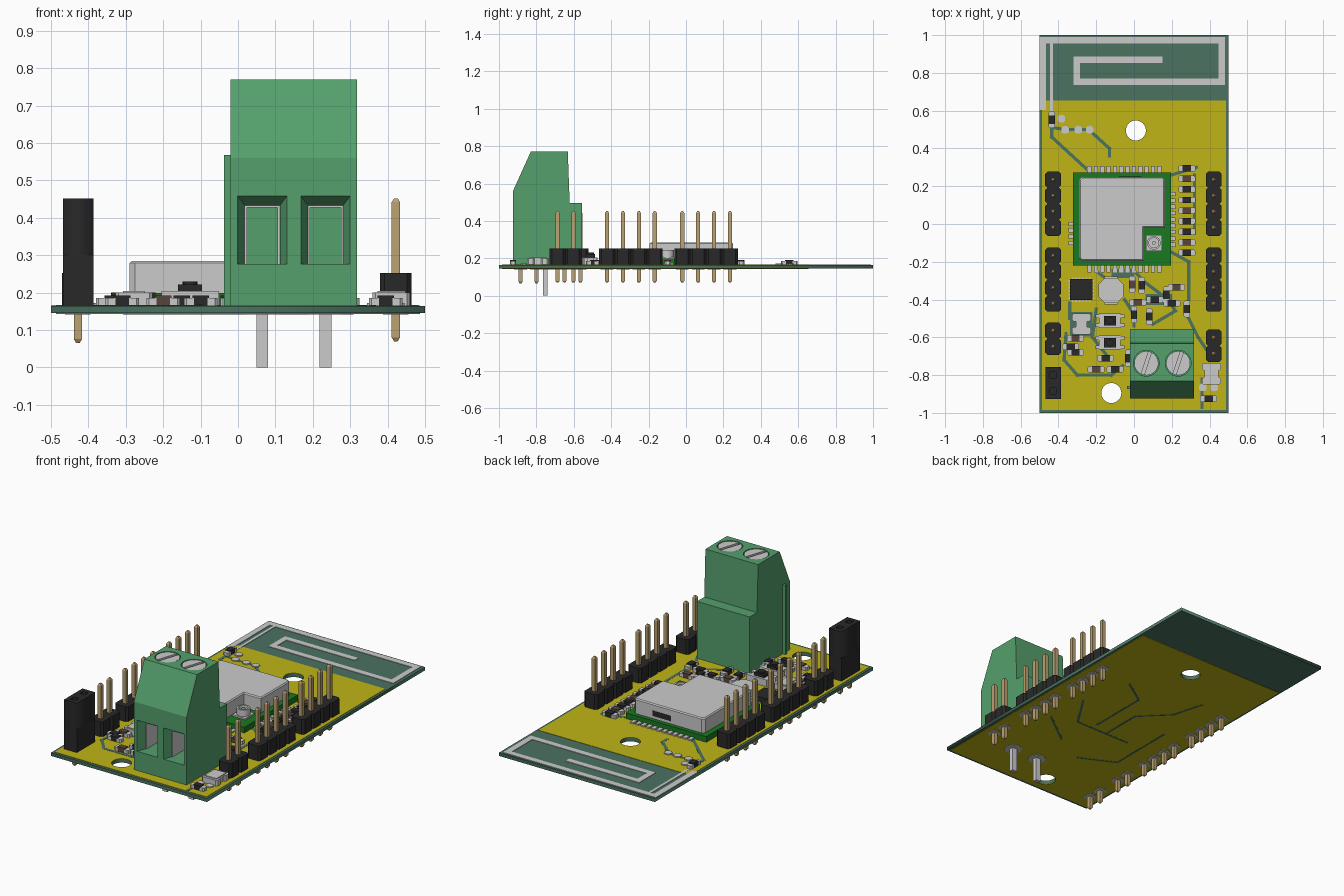
import bpy, bmesh, math
from mathutils import Vector

if "Cube" in bpy.data.objects:
    bpy.data.objects.remove(bpy.data.objects["Cube"])


def mat(name, r, g, b):
    m = bpy.data.materials.new(name)
    m.diffuse_color = (r, g, b, 1)
    m.use_nodes = True
    m.node_tree.nodes["Principled BSDF"].inputs["Base Color"].default_value = m.diffuse_color
    return m


TEAL = mat("laminate", 0.07, 0.17, 0.12)
YELLOW = mat("mask", 0.53, 0.46, 0.008)
GREEN = mat("module_green", 0.01, 0.19, 0.015)
BLOCK = mat("terminal_green", 0.09, 0.35, 0.15)
BLACK = mat("black", 0.022, 0.022, 0.022)
GOLD = mat("gold", 0.5, 0.36, 0.17)
BROWN = mat("brown", 0.1, 0.06, 0.045)
TOP, BOT = 0.166, 0.143


def finish(name, me, m):
    o = bpy.data.objects.new(name, me)
    bpy.context.collection.objects.link(o)
    if m:
        me.materials.clear()
        me.materials.append(m)
    return o


def lofts(name, solids, m=None):
    """Each solid is a list of rings joined in order and capped at the ends."""
    bm = bmesh.new()
    for rings in solids:
        vs = [[bm.verts.new(p) for p in r] for r in rings]
        n = len(vs[0])
        for a, b in zip(vs, vs[1:]):
            for i in range(n):
                bm.faces.new((a[i], a[(i + 1) % n], b[(i + 1) % n], b[i]))
        bm.faces.new(vs[0])
        bm.faces.new(vs[-1])
    bmesh.ops.recalc_face_normals(bm, faces=bm.faces)
    me = bpy.data.meshes.new(name)
    bm.to_mesh(me)
    bm.free()
    return finish(name, me, m)


def rect(x0, x1, y0, y1):
    return [(x0, y0), (x1, y0), (x1, y1), (x0, y1)]


def mid(x, y, w, h):
    return rect(x - w / 2, x + w / 2, y - h / 2, y + h / 2)


def disc(x, y, r, n=24):
    return [(x + r * math.cos(2 * math.pi * i / n), y + r * math.sin(2 * math.pi * i / n)) for i in range(n)]


def chamf(x, y, w, h, c):
    a, b = w / 2, h / 2
    return [(x + p, y + q) for p, q in ((-a + c, -b), (a - c, -b), (a, -b + c), (a, b - c),
                                        (a - c, b), (-a + c, b), (-a, b - c), (-a, -b + c))]


def at(outline, z):
    return [(x, y, z) for x, y in outline]


def slabs(name, outlines, z0, z1, m=None):
    return lofts(name, [[at(o, z0), at(o, z1)] for o in outlines], m)


def plate(name, outlines, z0, z1, m=None):
    """Flat plate: first outline is the edge, the rest are holes."""
    cu = bpy.data.curves.new(name, 'CURVE')
    cu.dimensions, cu.fill_mode, cu.extrude = '2D', 'BOTH', (z1 - z0) / 2
    for o in outlines:
        s = cu.splines.new('POLY')
        s.points.add(len(o) - 1)
        for p, (x, y) in zip(s.points, o):
            p.co = (x, y, 0, 1)
        s.use_cyclic_u = True
    tmp = bpy.data.objects.new(name, cu)
    bpy.context.collection.objects.link(tmp)
    me = bpy.data.meshes.new_from_object(tmp.evaluated_get(bpy.context.evaluated_depsgraph_get()))
    bpy.data.objects.remove(tmp)
    o = finish(name, me, m)
    o.location.z = (z0 + z1) / 2
    return o


def strips(paths, w):
    out = []
    for path in paths:
        for a, b in zip(path, path[1:]):
            a, b = Vector(a), Vector(b)
            d = (b - a).normalized() * w / 2
            n = Vector((-d.y, d.x))
            out.append([tuple(v) for v in (a - d - n, b + d - n, b + d + n, a - d + n)])
    return out


# Board with mask layers and mounting holes
holes = [disc(0.01, 0.495, 0.053, 32), disc(-0.12, -0.895, 0.053, 32)]
plate("board", [rect(-0.5, 0.5, -1, 1)] + holes, BOT + 0.002, TOP - 0.002, TEAL)
for nm, z in (("top_mask", TOP - 0.002), ("bottom_mask", BOT)):
    plate(nm, [rect(-0.487, 0.487, -0.985, 0.655)] + holes, z, z + 0.002, YELLOW)

# Printed antenna
ant = [[(-0.482, 0.62), (-0.482, 0.972), (0.465, 0.972), (0.465, 0.752), (-0.303, 0.752), (-0.303, 0.87), (0.135, 0.87)]]
slabs("antenna", strips(ant, 0.034) + strips([[(-0.437, 0.97), (-0.437, 0.57)]], 0.016), TOP - 0.003, TOP + 0.001)

# Traces, top and bottom
top_tr = [[(-0.435, 0.53), (-0.435, 0.46), (-0.25, 0.29)], [(-0.24, 0.5), (-0.13, 0.4), (-0.13, 0.36)],
          [(-0.43, 0.51), (-0.36, 0.5), (-0.24, 0.5)], [(-0.36, -0.58), (-0.37, -0.72), (-0.3, -0.8), (-0.12, -0.8), (-0.06, -0.75)],
          [(0.2, 0.26), (0.33, 0.3)], [(0.2, -0.15), (0.29, -0.2), (0.29, -0.4)], [(-0.2, -0.25), (-0.12, -0.31)],
          [(0.0, -0.25), (0.06, -0.31), (0.18, -0.4), (0.22, -0.46), (0.1, -0.53)], [(0.28, -0.48), (0.34, -0.6), (0.42, -0.72)],
          [(-0.2, -0.45), (-0.22, -0.6), (-0.14, -0.7)], [(0.32, -0.05), (0.32, 0.26)], [(0.36, -0.97), (0.36, -0.82)],
          [(-0.34, -0.42), (-0.34, -0.5), (-0.24, -0.58)], [(-0.05, -0.4), (0.0, -0.48), (0.0, -0.54)]]
slabs("top_traces", strips(top_tr, 0.017), TOP - 0.001, TOP + 0.001, TEAL)
slabs("copper_clearings", [mid(-0.28, -0.53, 0.12, 0.13), mid(0.13, -0.4, 0.14, 0.06), mid(-0.06, -0.26, 0.12, 0.05)],
      TOP - 0.001, TOP + 0.0008, TEAL)
bot_tr = [[(-0.25, 0.28), (-0.2, 0.1), (-0.05, -0.05), (-0.05, -0.3)], [(0.2, 0.2), (0.05, 0.1), (0.05, -0.25)],
          [(0.28, -0.1), (0.15, -0.3), (-0.2, -0.3)], [(-0.3, -0.1), (-0.3, -0.5), (-0.1, -0.6)], [(0.3, -0.35), (0.1, -0.5)]]
slabs("bottom_traces", strips(bot_tr, 0.012), BOT - 0.001, BOT + 0.001, TEAL)

# Pin headers: x, y of first pin, pin count
P = 0.085
headers = [(-0.428, 0.235, 4), (-0.428, -0.167, 4), (-0.428, -0.565, 2),
           (0.422, 0.235, 4), (0.422, -0.167, 4), (0.422, -0.602, 2)]
pins = [(x, y - P * i) for x, y, n in headers for i in range(n)]
socket_pins = [(-0.428, -0.8), (-0.428, -0.885)]
slabs("header_blocks", [chamf(x, y, 0.084, P, 0.012) for x, y in pins], TOP, 0.252, BLACK)


def pin(x, y, z0, z1):
    return [at(mid(x, y, s, s), z) for z, s in ((z0, 0.01), (z0 + 0.01, 0.022), (z1 - 0.01, 0.022), (z1, 0.01))]


lofts("header_pins", [pin(x, y, 0.07, 0.452) for x, y in pins] + [pin(x, y, 0.066, 0.25) for x, y in socket_pins], GOLD)
slabs("solder_pads", [disc(x, y, 0.034, 12) for x, y in pins + socket_pins]
      + [disc(x, -0.752, 0.05, 8) for x in (0.065, 0.234)], BOT - 0.002, BOT + 0.001)

# Socket strip
so = rect(-0.468, -0.386, -0.926, -0.757)
plate("socket_top", [so] + [mid(x, y, 0.032, 0.032) for x, y in socket_pins], 0.3, 0.452, BLACK)
slabs("socket_base", [so], TOP, 0.3, BLACK)

# Terminal block, side profile extruded along x and cut for wire entries and screws
prof = [(-0.925, TOP), (-0.925, 0.56), (-0.83, 0.77), (-0.632, 0.77), (-0.622, 0.496), (-0.555, 0.496), (-0.555, TOP)]
body = lofts("terminal_block", [[[(x, y, z) for y, z in prof] for x in (-0.02, 0.318)]], BLOCK)
cuts = []
SX = (0.065, 0.234)
for x in SX:
    ring = lambda y, h, zt: [(x - h, y, 0.277), (x + h, y, 0.277), (x + h, y, zt), (x - h, y, zt)]
    cuts.append([ring(-0.94, 0.072, 0.466), ring(-0.88, 0.047, 0.433), ring(-0.72, 0.047, 0.433)])
    cuts.append([at(disc(x, -0.737, 0.068, 32), z) for z in (0.735, 0.8)])
cutter = lofts("terminal_cutter", cuts)
cutter.hide_render = True
b = body.modifiers.new("cut", 'BOOLEAN')
b.operation, b.object, b.solver = 'DIFFERENCE', cutter, 'EXACT'
me = bpy.data.meshes.new_from_object(body.evaluated_get(bpy.context.evaluated_depsgraph_get()))
body.modifiers.clear()
body.data = me
me.materials.clear()
me.materials.append(BLOCK)
bpy.data.objects.remove(cutter)
slabs("terminal_rib", [rect(-0.038, -0.019, -0.873, -0.858)], TOP, 0.568, BLOCK)

# Wire clamps, slotted screws and legs
clamps, heads = [], []
for x in SX:
    for r, z0, z1 in ((rect(x - 0.047, x - 0.041, -0.875, -0.72), 0.277, 0.433), (rect(x + 0.041, x + 0.047, -0.875, -0.72), 0.277, 0.433),
                      (rect(x - 0.047, x + 0.047, -0.875, -0.72), 0.427, 0.433)):
        clamps.append([at(r, z0), at(r, z1)])
    for side in (0, math.pi):
        t0 = 0.13
        heads.append([(x + 0.064 * math.cos(a), -0.737 + 0.064 * math.sin(a)) for a in
                      (side + 1.25 + t0 + (math.pi - 2 * t0) * i / 14 for i in range(15))])
lofts("wire_clamps", clamps)
slabs("screw_bases", [disc(x, -0.737, 0.064, 32) for x in SX], 0.734, 0.748)
slabs("screw_heads", heads, 0.748, 0.768)
slabs("terminal_legs", [mid(x, -0.752, 0.031, 0.024) for x in SX], 0, TOP)

# Radio module with notched shield and coax connector
slabs("module_board", [rect(-0.322, 0.195, -0.22, 0.273)], TOP, 0.199, GREEN)
sh = [(-0.29, -0.182), (-0.275, -0.195), (0.052, -0.195), (0.052, -0.02), (0.163, -0.02),
      (0.163, 0.235), (0.148, 0.25), (-0.275, 0.25), (-0.29, 0.235)]
top = [(-0.284, -0.18), (-0.272, -0.189), (0.046, -0.189), (0.046, -0.014), (0.157, -0.014),
       (0.157, 0.232), (0.146, 0.244), (-0.272, 0.244), (-0.284, 0.232)]
lofts("module_shield", [[at(sh, 0.199), at(sh, 0.279), at(top, 0.285)]])
slabs("shield_window", [rect(-0.08, 0.04, 0.245, 0.252)], 0.215, 0.245, BLACK)
slabs("coax_base", [mid(0.105, -0.1, 0.085, 0.085)], 0.199, 0.208)
plate("coax_ring", [disc(0.105, -0.1, 0.036), disc(0.105, -0.1, 0.026)], 0.208, 0.245)
slabs("coax_pin", [disc(0.105, -0.1, 0.01, 12)], 0.208, 0.24)
pads = [mid(-0.235 + 0.0335 * i, y, 0.022, 0.036) for i in range(12) for y in (-0.238, 0.289)]
pads += [mid(-0.331, -0.1 + 0.0335 * i, 0.03, 0.022) for i in range(4)]
pads += [mid(0.206, -0.11 + 0.0335 * i, 0.03, 0.022) for i in range(9)]
slabs("module_pads", pads, TOP, TOP + 0.008)

# Flat-pack chip and power inductor
slabs("chip", [mid(-0.28, -0.347, 0.118, 0.11)], TOP, 0.2, BLACK)
slabs("chip_leads", [r for i in range(6) for r in (mid(-0.325 + 0.018 * i, -0.347, 0.009, 0.13),
                                                    mid(-0.28, -0.392 + 0.018 * i, 0.136, 0.009))], TOP, 0.172)
slabs("inductor", [chamf(-0.122, -0.352, 0.134, 0.134, 0.035)], TOP, 0.205)
slabs("inductor_ends", [mid(-0.122, y, 0.07, 0.03) for y in (-0.412, -0.292)], TOP, 0.18)

# Push buttons
BY = (-0.512, -0.628)
slabs("button_bases", [mid(-0.128, y, 0.115, 0.075) for y in BY]
      + [mid(-0.128 + dx, y + dy, 0.022, 0.02) for y in BY for dx in (-0.066, 0.066) for dy in (-0.024, 0.024)], TOP, 0.205)
slabs("button_frames", [mid(-0.128, y, 0.064, 0.05) for y in BY], 0.205, 0.222, BLACK)
slabs("button_caps", [disc(-0.128, y, 0.02, 16) for y in BY], 0.222, 0.23, BLACK)

# Small passives: x, y, vertical?, brown?
parts = [(0.28, 0.295 - 0.056 * i, 0, i % 3 == 1) for i in range(9)]
parts += [(-0.435, 0.552, 1, 0), (0.04, -0.325, 1, 0), (-0.01, -0.32, 1, 1), (0.11, -0.4, 0, 0), (0.225, -0.335, 0, 1),
          (0.17, -0.375, 1, 0), (0.0, -0.48, 1, 0), (0.08, -0.49, 1, 0), (0.28, -0.45, 1, 0), (0.02, -0.415, 0, 1),
          (0.2, -0.42, 0, 0), (-0.31, -0.605, 0, 1), (-0.31, -0.68, 0, 0), (-0.335, -0.65, 0, 0), (-0.15, -0.71, 0, 0),
          (-0.2, -0.77, 0, 1), (-0.1, -0.77, 0, 0), (0.395, -0.925, 0, 0), (-0.03, -0.71, 1, 0)]
ends, dark, brown = [], [], []
for x, y, v, br in parts:
    dx, dy = (0, 0.028) if v else (0.028, 0)
    ends += [chamf(x + s * dx, y + s * dy, 0.034, 0.034, 0.007) for s in (-1, 1)]
    (brown if br else dark).append(mid(x, y, 0.034 if v else 0.044, 0.044 if v else 0.034))
slabs("passive_ends", ends, TOP, 0.186)
slabs("passive_bodies", dark, TOP, 0.192, BLACK)
slabs("capacitor_bodies", brown, TOP, 0.192, BROWN)
slabs("bare_pads", [chamf(x, y, 0.04, 0.04, 0.01) for x, y in ((-0.385, 0.558), (-0.365, 0.498), (-0.295, 0.498), (-0.235, 0.498),
      (0.365, -0.865), (0.425, -0.865))], TOP, 0.172)
slabs("large_capacitors", [mid(-0.278, -0.53, 0.06, 0.1), mid(0.41, -0.792, 0.075, 0.09)], TOP, 0.205)
slabs("large_capacitor_ends", [chamf(x, y, 0.1, 0.04, 0.008) for x, y in ((-0.278, -0.495), (-0.278, -0.565),
      (0.41, -0.755), (0.41, -0.83))], TOP, 0.2)
